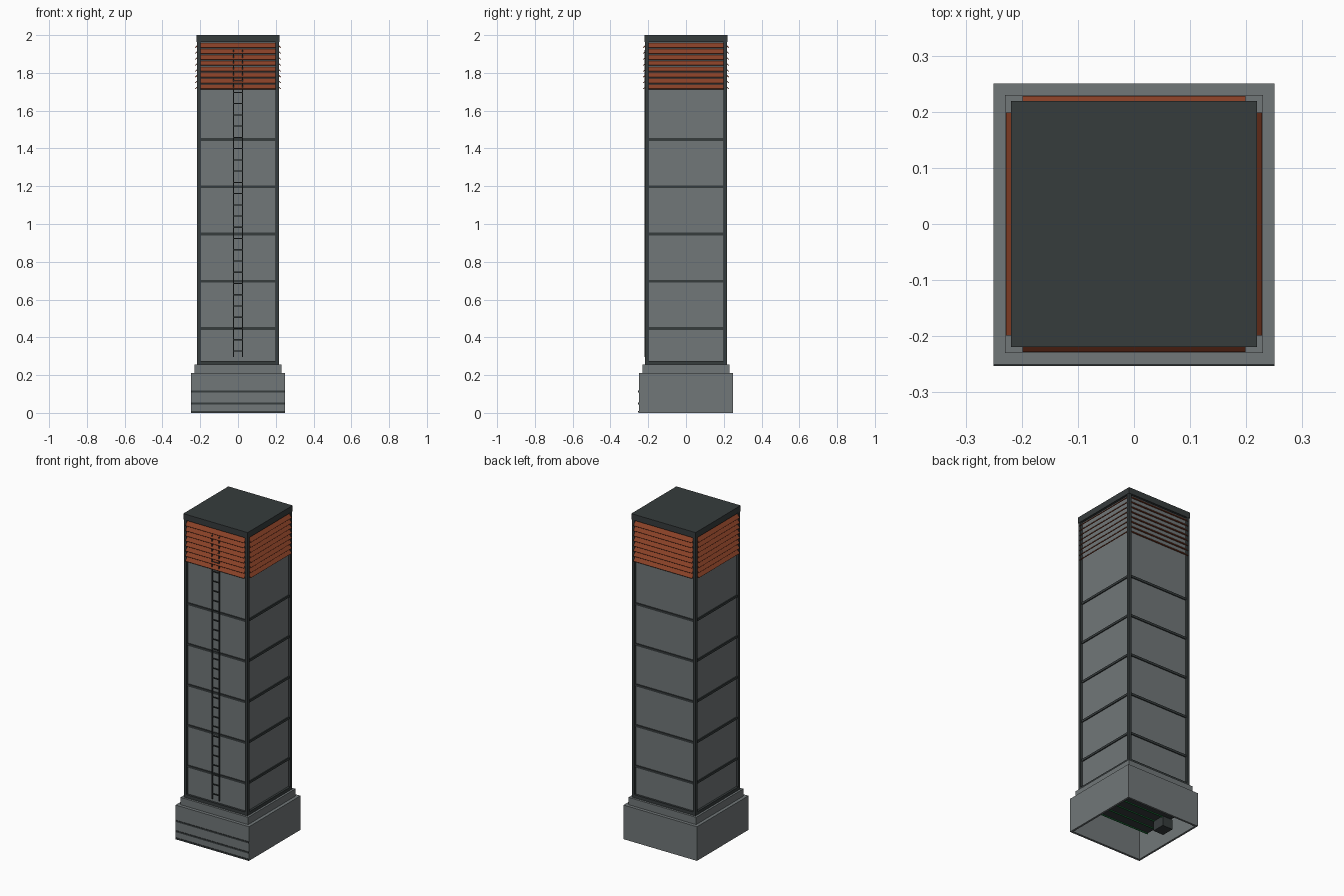
import bpy, bmesh, math
from mathutils import Matrix, Vector

cube = bpy.data.objects.get("Cube")
if cube:
    bpy.data.objects.remove(cube, do_unlink=True)


def material(name, rgb):
    m = bpy.data.materials.new(name)
    m.use_nodes = True
    m.diffuse_color = (*rgb, 1)
    m.node_tree.nodes["Principled BSDF"].inputs["Base Color"].default_value = (*rgb, 1)
    return m


GREY = material("concrete grey", (0.165, 0.185, 0.19))
DARK = material("dark steel", (0.037, 0.045, 0.046))
RUST = material("rust orange", (0.25, 0.052, 0.02))
GREEN = material("green trim", (0.015, 0.2, 0.05))


def finish(name, bm, mat):
    bmesh.ops.recalc_face_normals(bm, faces=bm.faces)
    mesh = bpy.data.meshes.new(name)
    bm.to_mesh(mesh)
    bm.free()
    mesh.materials.append(mat)
    obj = bpy.data.objects.new(name, mesh)
    bpy.context.scene.collection.objects.link(obj)
    return obj


def add_box(bm, lo, hi, turn=None):
    lo, hi = Vector(lo), Vector(hi)
    mat = Matrix.Translation((lo + hi) / 2) @ Matrix.Diagonal((*(hi - lo), 1))
    bmesh.ops.create_cube(bm, size=1, matrix=(turn or Matrix()) @ mat)


def boxes(name, mat, spans):
    bm = bmesh.new()
    for lo, hi in spans:
        add_box(bm, lo, hi)
    return finish(name, bm, mat)


def block(name, mat, half, z0, z1):
    return boxes(name, mat, [((-half, -half, z0), (half, half, z1))])


SIDES = [Matrix.Rotation(i * math.pi / 2, 4, "Z") for i in range(4)]

# Hollow plinth, open underneath, with a smaller step on top
bm = bmesh.new()
for turn in SIDES:
    add_box(bm, (-0.25, -0.25, 0), (0.25, -0.238, 0.21), turn)
add_box(bm, (-0.25, -0.25, 0.198), (0.25, 0.25, 0.21))
finish("plinth", bm, GREY)
block("plinth_step", GREY, 0.23, 0.21, 0.255)

# Dark bars across the front of the plinth
boxes("plinth_front_bars", DARK,
      [((-0.25, -0.253, z - 0.005), (0.25, -0.249, z + 0.005)) for z in (0.006, 0.05, 0.113)])

# Trays with green edges inside the plinth
rows = [-0.12 + 0.065 * i for i in range(5)]
boxes("inner_trays", DARK, [((-0.2, y, 0.1), (0.15, y + 0.058, 0.125)) for y in rows])
boxes("inner_tray_trim", GREEN, [((-0.2, y - 0.005, 0.095), (0.15, y + 0.001, 0.11)) for y in rows])
boxes("inner_machine", DARK, [((-0.21, 0.0, 0.04), (-0.14, 0.08, 0.1))])

# Tower body and roof
block("tower_panels", GREY, 0.204, 0.255, 1.965)
block("roof", DARK, 0.219, 1.963, 2.0)

# Corner posts, bottom rail and panel bands, repeated around the tower
bm = bmesh.new()
for turn in SIDES:
    add_box(bm, (-0.217, -0.217, 0.255), (-0.199, -0.199, 1.965), turn)
    add_box(bm, (-0.2, -0.217, 0.255), (0.2, -0.2, 0.275), turn)
    for i in range(5):
        z = 0.447 + 0.25 * i
        add_box(bm, (-0.2, -0.21, z - 0.007), (0.2, -0.2, z + 0.007), turn)
finish("tower_frame", bm, DARK)

# Sloping louvre slats below the roof
bm = bmesh.new()
for turn in SIDES:
    for i in range(8):
        z = 1.726 + 0.0312 * i
        pose = turn @ Matrix.Translation((0, -0.215, z)) @ Matrix.Rotation(math.radians(45), 4, "X")
        add_box(bm, (-0.199, -0.016, -0.002), (0.199, 0.016, 0.002), pose)
finish("louvre_slats", bm, RUST)

# Ladder on the front
parts = [((s * 0.024 - 0.002, -0.22, 0.295), (s * 0.024 + 0.002, -0.212, 1.92)) for s in (-1, 1)]
parts += [((-0.024, -0.219, 0.325 + 0.0595 * i), (0.024, -0.214, 0.331 + 0.0595 * i)) for i in range(27)]
boxes("ladder", DARK, parts)
